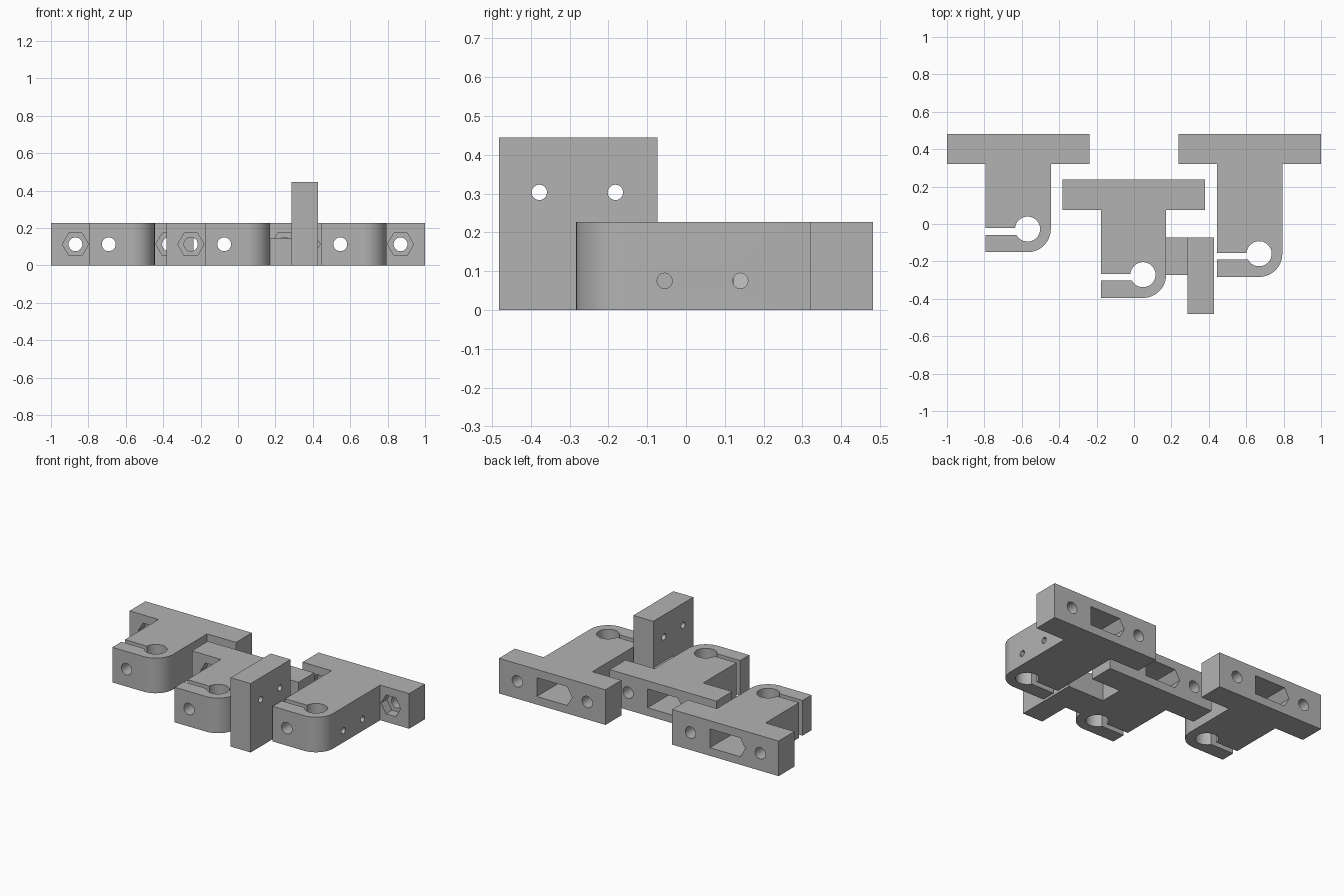
import bpy, bmesh
from math import pi, cos, sin, asin, radians

cube = bpy.data.objects.get("Cube")
if cube:
    bpy.data.objects.remove(cube, do_unlink=True)

GREY = (0.45, 0.45, 0.45, 1)
mat = bpy.data.materials.new("plain grey")
mat.use_nodes = True
mat.diffuse_color = GREY
mat.node_tree.nodes["Principled BSDF"].inputs["Base Color"].default_value = GREY

HEIGHT = 0.227
BOLT_Z = 0.113
PLATE = 0.162      # thickness of the cross plate
HALF = 0.381       # half width of the cross plate
STEM = 0.174       # half width of the stem
BORE = 0.067       # rod bore radius
BORE_X = 0.05
HEX = 0.07         # nut trap radius


def prism(name, pts, axis, lo, hi):
    """Extrude a 2D outline along an axis."""
    place = {"x": lambda a, b, t: (t, a, b),
             "y": lambda a, b, t: (a, t, b),
             "z": lambda a, b, t: (a, b, t)}[axis]
    bm = bmesh.new()
    ends = [[bm.verts.new(place(a, b, t)) for a, b in pts] for t in (lo, hi)]
    for ring in ends:
        bm.faces.new(ring)
    n = len(pts)
    for i in range(n):
        j = (i + 1) % n
        bm.faces.new((ends[0][i], ends[0][j], ends[1][j], ends[1][i]))
    bmesh.ops.recalc_face_normals(bm, faces=bm.faces)
    mesh = bpy.data.meshes.new(name)
    bm.to_mesh(mesh)
    bm.free()
    mesh.materials.append(mat)
    obj = bpy.data.objects.new(name, mesh)
    bpy.context.collection.objects.link(obj)
    return obj


def arc(cx, cy, r, start, end, n):
    return [(cx + r * cos(start + (end - start) * i / n),
             cy + r * sin(start + (end - start) * i / n)) for i in range(n + 1)]


def ring(cx, cy, r, n):
    return arc(cx, cy, r, 0, 2 * pi, n)[:-1]


def rect(a0, a1, b0, b1):
    return [(a0, b0), (a1, b0), (a1, b1), (a0, b1)]


def activate(obj):
    bpy.ops.object.select_all(action="DESELECT")
    obj.select_set(True)
    bpy.context.view_layer.objects.active = obj


def cut(obj, pts, axis, lo, hi):
    cutter = prism("cutter", pts, axis, lo, hi)
    cutter.hide_render = True
    activate(obj)
    mod = obj.modifiers.new("cut", "BOOLEAN")
    mod.operation, mod.solver, mod.object = "DIFFERENCE", "EXACT", cutter
    bpy.ops.object.modifier_apply(modifier=mod.name)
    bpy.data.objects.remove(cutter, do_unlink=True)


def finish(obj):
    activate(obj)
    bpy.ops.object.shade_smooth_by_angle(angle=radians(30))


def clamp(name, x, back, length, pocket):
    """T-shaped rod clamp with a split bore at the end of its stem."""
    tip = back - length
    shoulder = back - PLATE
    corner = STEM - BORE_X
    bore_y = tip + corner
    up, down = 0.005, 0.031
    outline = [(-HALF, back), (-HALF, shoulder), (-STEM, shoulder), (-STEM, bore_y + up)]
    outline += arc(BORE_X, bore_y, BORE, pi - asin(up / BORE), asin(down / BORE) - pi, 32)
    outline += [(-STEM, bore_y - down), (-STEM, tip)]
    outline += arc(BORE_X, bore_y, corner, -pi / 2, 0, 14)
    outline += [(STEM, shoulder), (HALF, shoulder), (HALF, back)]
    body = prism(name, [(x + a, b) for a, b in outline], "z", 0, HEIGHT)

    # mounting bolts with hexagonal nut traps on the front of the plate
    for side in (-0.25, 0.25):
        cut(body, ring(x + side, BOLT_Z, 0.037, 24), "y", shoulder - 0.05, back + 0.05)
        cut(body, ring(x + side, BOLT_Z, HEX, 6), "y", shoulder - 0.03, shoulder + 0.06)

    # clamping bolt and its pocket, open at the back
    bolt_x = x - 0.072
    cut(body, ring(bolt_x, BOLT_Z, 0.037, 24), "y", tip - 0.05, back - 0.1)
    half_flat = HEX * sin(pi / 3)
    trap = [(x + 0.11, BOLT_Z + half_flat), (bolt_x - HEX / 2, BOLT_Z + half_flat),
            (bolt_x - HEX, BOLT_Z), (bolt_x - HEX / 2, BOLT_Z - half_flat),
            (x + 0.11, BOLT_Z - half_flat)]
    cut(body, trap, "y", back - pocket, back + 0.05)
    return body


left_clamp = clamp("short_outer_clamp", -0.619, 0.482, 0.633, 0.30)
middle_clamp = clamp("middle_clamp", -0.002, 0.238, 0.633, 0.30)
right_clamp = clamp("long_outer_clamp", 0.619, 0.482, 0.765, 0.36)

# small screw holes in the side of the long clamp
for y in (-0.055, 0.14):
    cut(right_clamp, ring(y, 0.075, 0.02, 12), "x", 0.66, 0.85)

# upright switch mount joined to the middle clamp
bridge = prism("switch_mount_bridge", rect(0.172, 0.285, -0.272, -0.073), "z", 0, 0.145)
upright = prism("switch_mount_upright", rect(0.285, 0.428, -0.482, -0.073), "z", 0, 0.445)
for y in (-0.378, -0.182):
    cut(upright, ring(y, 0.303, 0.02, 16), "x", 0.2, 0.5)

for part in (left_clamp, middle_clamp, right_clamp, bridge, upright):
    finish(part)
